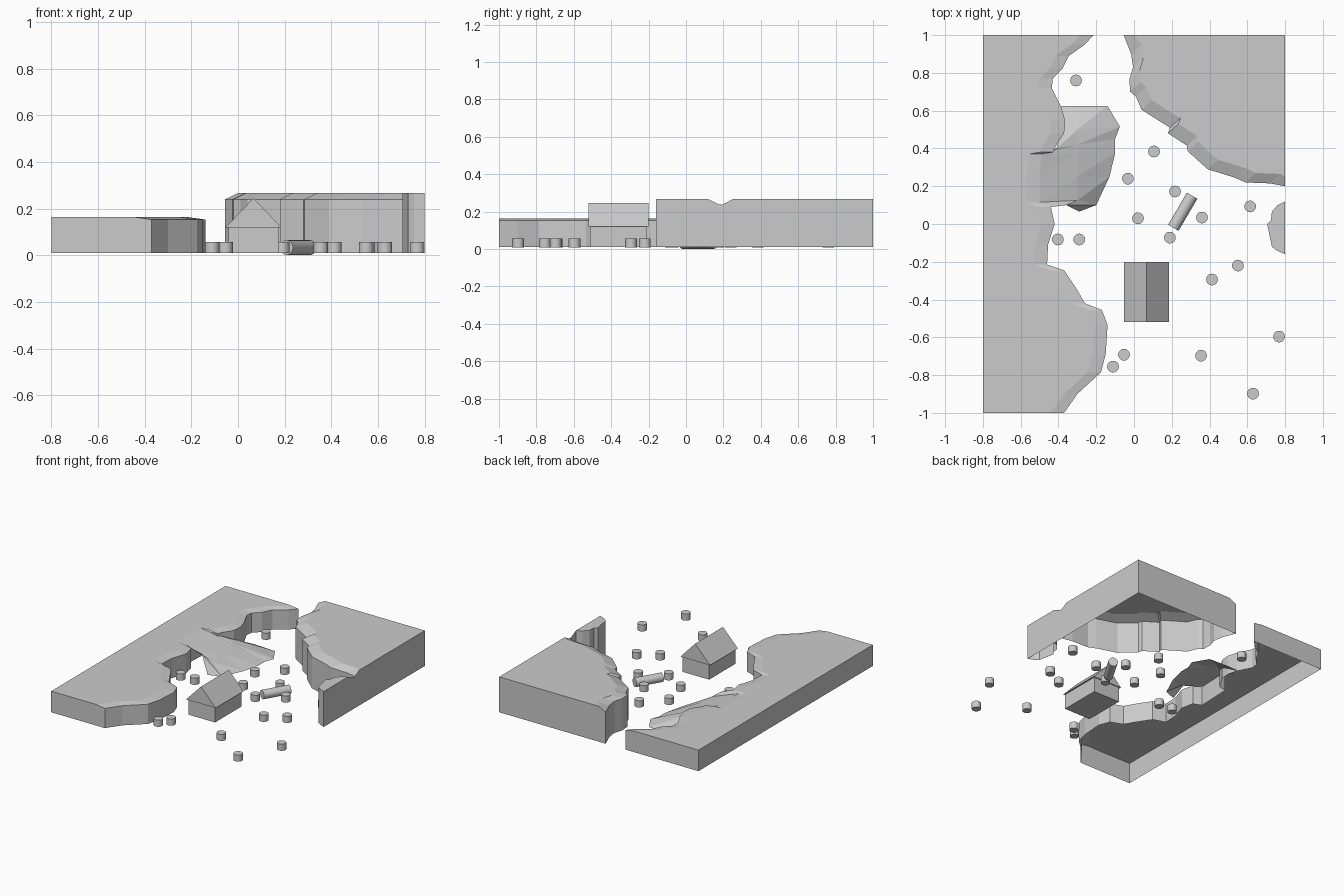
import bpy, bmesh, math
from mathutils import Vector

if "Cube" in bpy.data.objects:
    bpy.data.objects.remove(bpy.data.objects["Cube"])

BASE = 0.01


def make(name, bm):
    bmesh.ops.remove_doubles(bm, verts=bm.verts, dist=0.0005)
    bmesh.ops.recalc_face_normals(bm, faces=bm.faces)
    me = bpy.data.meshes.new(name)
    bm.to_mesh(me)
    bm.free()
    ob = bpy.data.objects.new(name, me)
    bpy.context.collection.objects.link(ob)
    return ob


def face(bm, pts):
    bm.faces.new([bm.verts.new(p) for p in pts])


def plateau(name, edge, shift, corners, low, high):
    """Open-bottomed shelf: cliff walls, sloped rim, flat top, straight outer walls."""
    bm = bmesh.new()
    inner = []
    for i, (x, y) in enumerate(edge):
        xi, yi = min(x + shift[0], 0.8), min(y + shift[1], 1)
        inner.append((xi, yi))
    for i in range(len(edge) - 1):
        a, b, c, d = edge[i], edge[i + 1], inner[i + 1], inner[i]
        face(bm, [(*a, BASE), (*b, BASE), (*b, low), (*a, low)])
        face(bm, [(*a, low), (*b, low), (*c, high), (*d, high)])
    face(bm, [(*p, high) for p in inner + corners])
    # outer walls
    face(bm, [(*edge[-1], BASE), (*corners[0], BASE), (*corners[0], high),
              (*inner[-1], high), (*edge[-1], low)])
    for a, b in zip(corners, corners[1:]):
        face(bm, [(*a, BASE), (*b, BASE), (*b, high), (*a, high)])
    face(bm, [(*edge[0], BASE), (*corners[-1], BASE), (*corners[-1], high),
              (*inner[0], high), (*edge[0], low)])
    return make(name, bm)


# low plateau on the left
left_edge = [(-.37, -1), (-.30, -.90), (-.175, -.785), (-.15, -.69), (-.14, -.535),
             (-.17, -.455), (-.26, -.42), (-.30, -.35), (-.37, -.245), (-.46, -.215),
             (-.455, -.11), (-.42, 0), (-.44, .09), (-.5, .115), (-.49, .37),
             (-.43, .38), (-.41, .42), (-.37, .48), (-.365, .55), (-.385, .62),
             (-.435, .72), (-.43, .77), (-.38, .82), (-.345, .89), (-.26, .95), (-.215, 1)]
plateau("low_plateau", left_edge, (-.07, 0), [(-.8, 1), (-.8, -1)], .153, .163)

# high plateau on the right
right_edge = [(.8, .2), (.72, .215), (.59, .22), (.535, .245), (.39, .29), (.285, .385),
              (.28, .415), (.18, .48), (.19, .51), (.04, .605), (.01, .675), (-.02, .7),
              (-.025, .765), (-.005, .83), (-.015, .9), (-.055, 1)]
plateau("high_plateau", right_edge, (.055, .05), [(.8, 1)], .24, .267)

# outcrop at the right border, with the thin wall joining it to the high plateau
bm = bmesh.new()
rim = [(.8, .12), (.76, .1), (.73, .065), (.725, .02), (.705, 0), (.73, -.12), (.755, -.14), (.8, -.16)]
for a, b in zip(rim, rim[1:]):
    face(bm, [(*a, BASE), (*b, BASE), (*b, .267), (*a, .267)])
face(bm, [(*p, .267) for p in rim])
face(bm, [(.8, -.16, BASE), (.8, .2, BASE), (.8, .2, .24), (.8, .18, .237),
          (.8, .12, .267), (.8, -.16, .267)])
make("border_outcrop", bm)

# ramp from the low plateau down to the ground
bm = bmesh.new()
west = [(-.44, .09, .153), (-.5, .115, .155), (-.5, .25, .155), (-.49, .37, .155),
        (-.41, .40, .13), (-.385, .5, .08), (-.385, .625, .01)]
mid = [(-.36, .10, .13), (-.3, .125, .085), (-.3, .25, .09), (-.3, .375, .09),
       (-.3, .42, .088), (-.3, .5, .08), (-.3, .625, .015)]
east = [(-.29, .066, .01), (-.2, .1, .01), (-.13, .25, .01), (-.1, .375, .01),
        (-.1, .45, .01), (-.075, .515, .01), (-.14, .625, .01)]
for p, q in ((west, mid), (mid, east)):
    for i in range(len(p) - 1):
        face(bm, [p[i], q[i], q[i + 1]])
        face(bm, [p[i], q[i + 1], p[i + 1]])
ob = make("ramp", bm)

# house walls and roof
bm = bmesh.new()
bmesh.ops.create_cube(bm, size=1)
for v in bm.verts:
    v.co = (.067 + v.co.x * .215, -.36 + v.co.y * .305, .065 + v.co.z * .11)
make("house_walls", bm)

bm = bmesh.new()
tri = [(-.053, .12), (.185, .12), (.067, .245)]
for y in (-.52, -.2):
    face(bm, [(x, y, z) for x, z in tri])
for i in range(3):
    a, b = tri[i], tri[(i + 1) % 3]
    face(bm, [(a[0], -.52, a[1]), (b[0], -.52, b[1]), (b[0], -.2, b[1]), (a[0], -.2, a[1])])
make("house_roof", bm)


def cylinder(name, loc, r, depth, rot=None):
    bm = bmesh.new()
    bmesh.ops.create_cone(bm, cap_ends=True, segments=20, radius1=r, radius2=r, depth=depth)
    ob = make(name, bm)
    ob.location = loc
    if rot:
        ob.rotation_euler = rot
    for p in ob.data.polygons:
        p.use_smooth = len(p.vertices) == 4
    return ob


# fallen log
a, b = Vector((.208, -.02, .033)), Vector((.308, .15, .033))
cylinder("fallen_log", (a + b) / 2, .032, (b - a).length, (b - a).to_track_quat('Z', 'Y').to_euler())

# stumps scattered over the clearing
stumps = [(-.307, .76), (-.032, .24), (.106, .384), (.217, .172), (.021, .03), (.36, .034),
          (.19, -.072), (-.403, -.082), (-.29, -.082), (.615, .093), (.55, -.22),
          (.413, -.294), (-.053, -.692), (-.111, -.755), (.355, -.697), (.768, -.596), (.63, -.898)]
for x, y in stumps:
    cylinder("stump", (x, y, .033), .031, .048)
